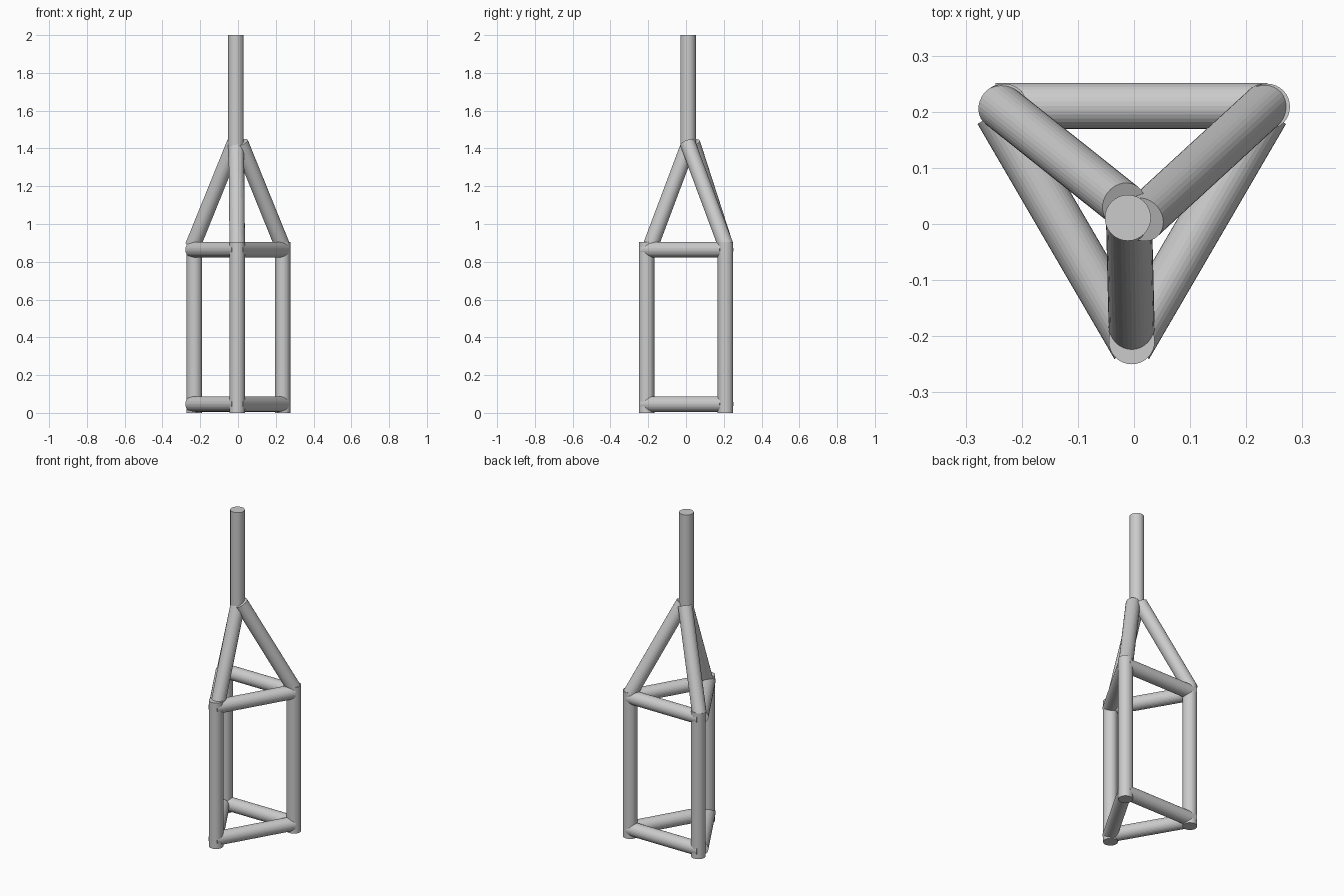
import bpy
from mathutils import Vector

if "Cube" in bpy.data.objects:
    bpy.data.objects.remove(bpy.data.objects["Cube"])

R = 0.041


def tube(name, a, b):
    """Capped round tube running from point a to point b."""
    a, b = Vector(a), Vector(b)
    d = b - a
    bpy.ops.mesh.primitive_cylinder_add(
        vertices=32, radius=R, depth=d.length, location=(a + b) / 2,
        rotation=d.to_track_quat('Z', 'Y').to_euler())
    bpy.context.object.name = name


# Upright legs
legs = {"left": (-0.231, 0.209), "right": (0.237, 0.209), "front": (-0.004, -0.209)}
for side, (x, y) in legs.items():
    tube(side + "_leg", (x, y, 0), (x, y, 0.905))

# Triangular rings of rails at the bottom and top of the legs
rails = {
    "back": ((-0.247, 0.2105), (0.238, 0.2105)),
    "left": ((-0.2435, 0.199), (0.0005, -0.22)),
    "right": ((0.2355, 0.199), (-0.0085, -0.22)),
}
for level, z in (("lower", 0.047), ("upper", 0.864)):
    for side, (p, q) in rails.items():
        tube(f"{level}_{side}_rail", (*p, z), (*q, z))

# Sloping braces from the leg tops to the apex
tube("left_brace", (-0.239, 0.21, 0.885), (-0.018, 0.034, 1.43))
tube("right_brace", (0.235, 0.211, 0.885), (0.014, 0.008, 1.43))
tube("front_brace", (-0.004, -0.193, 0.87), (-0.009, 0.012, 1.415))

# Central pole
tube("pole", (-0.011, 0.011, 1.40), (-0.011, 0.011, 2.0))
